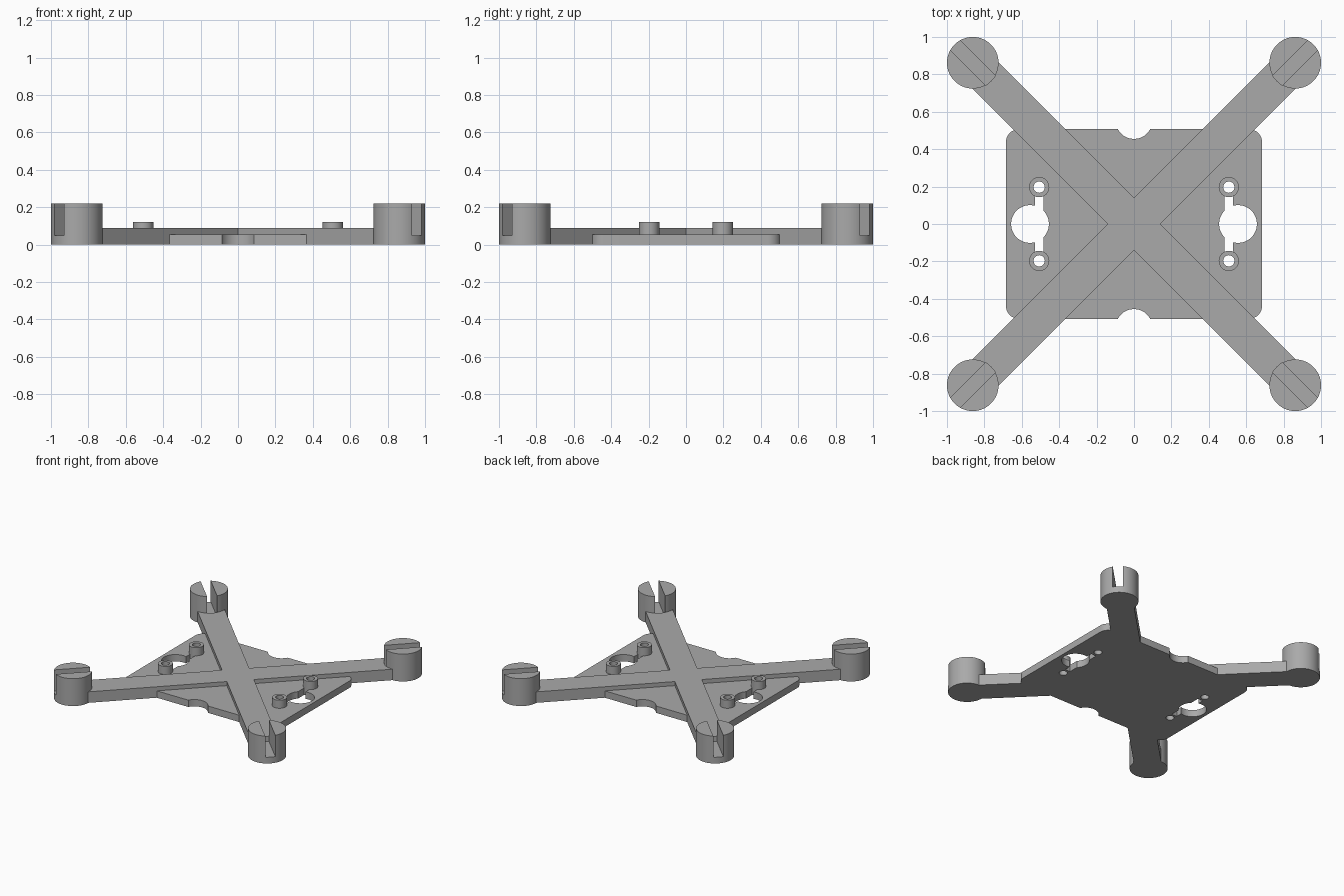
import bpy, math
from mathutils import Matrix, Vector

if "Cube" in bpy.data.objects:
    bpy.data.objects.remove(bpy.data.objects["Cube"], do_unlink=True)

PLATE_T, ARM_T, POST_H, PIN_TOP = 0.055, 0.088, 0.22, 0.12
POST_C, POST_R, ARM_W = 0.862, 0.138, 0.1
CORNERS = [(sx, sy) for sx in (-1, 1) for sy in (-1, 1)]

grey = bpy.data.materials.new("plain grey")
grey.use_nodes = True
grey.diffuse_color = (0.4, 0.4, 0.4, 1)
grey.node_tree.nodes["Principled BSDF"].inputs["Base Color"].default_value = (0.4, 0.4, 0.4, 1)


def prism(name, outline, z0, z1):
    """Extrude a counter-clockwise outline from z0 to z1."""
    n = len(outline)
    verts = [(x, y, z) for z in (z0, z1) for x, y in outline]
    faces = [list(range(n))[::-1], list(range(n, 2 * n))]
    faces += [(i, (i + 1) % n, n + (i + 1) % n, n + i) for i in range(n)]
    mesh = bpy.data.meshes.new(name)
    mesh.from_pydata(verts, [], faces)
    mesh.materials.append(grey)
    obj = bpy.data.objects.new(name, mesh)
    bpy.context.collection.objects.link(obj)
    return obj


def arc(cx, cy, r, a0, a1, n):
    angles = [math.radians(a0 + (a1 - a0) * i / n) for i in range(n + 1)]
    return [(cx + r * math.cos(a), cy + r * math.sin(a)) for a in angles]


def cylinder(name, x, y, r, z0, z1, n=64):
    return prism(name, arc(x, y, r, 0, 360, n)[:-1], z0, z1)


def box(name, x, y, hx, hy, z0, z1, angle=0):
    rot = Matrix.Rotation(math.radians(angle), 2)
    pts = [rot @ Vector(p) for p in ((-hx, -hy), (hx, -hy), (hx, hy), (-hx, hy))]
    return prism(name, [(x + p.x, y + p.y) for p in pts], z0, z1)


def combine(target, other, operation="DIFFERENCE"):
    """Apply a boolean and discard the helper."""
    other.hide_render = True
    mod = target.modifiers.new("cut", "BOOLEAN")
    mod.operation, mod.solver, mod.object = operation, "EXACT", other
    bpy.context.view_layer.objects.active = target
    bpy.ops.object.modifier_apply(modifier=mod.name)
    bpy.data.objects.remove(other, do_unlink=True)


# Base plate with rounded corners
px, py, pr = 0.685, 0.507, 0.07
outline = []
for i, (sx, sy) in enumerate([(1, 1), (-1, 1), (-1, -1), (1, -1)]):
    outline += arc(sx * (px - pr), sy * (py - pr), pr, 90 * i, 90 * i + 90, 10)
frame = prism("frame", outline, 0, PLATE_T)

# Round notches front and back
for s in (-1, 1):
    combine(frame, cylinder("notch_cutter", 0, s * 0.553, 0.098, -0.1, 0.2))

# Side openings: round hole, narrow slot and pin holes
for s in (-1, 1):
    combine(frame, cylinder("hole_cutter", s * 0.556, 0, 0.101, -0.1, 0.2))
    combine(frame, box("slot_cutter", s * 0.507, 0, 0.023, 0.147, -0.1, 0.2))
    for t in (-1, 1):
        combine(frame, cylinder("pin_hole_cutter", s * 0.507, t * 0.197, 0.03, -0.1, 0.2, 32))

# Crossed arms
reach = POST_C * math.sqrt(2)
arms = box("arms", 0, 0, reach, ARM_W, 0, ARM_T, 45)
combine(arms, box("second_arm", 0, 0, reach, ARM_W, 0, ARM_T, -45), "UNION")
combine(frame, arms, "UNION")

# Slotted end posts, with the arms trimmed to meet them
parts = [frame]
for sx, sy in CORNERS:
    x, y = sx * POST_C, sy * POST_C
    combine(frame, cylinder("arm_trimmer", x, y, POST_R, -0.1, 0.3))
    side = ("left" if sx > 0 else "right") + ("_back" if sy > 0 else "_front")
    post = cylinder("end_post_" + side, x, y, POST_R, 0, POST_H)
    combine(post, box("post_slot_cutter", x, y, 0.3, 0.037, 0.05, 0.4, 45 * sx * sy))
    parts.append(post)

    # Hollow standoffs beside the side openings
    x, y = sx * 0.507, sy * 0.197
    pin = cylinder("standoff_" + side, x, y, 0.054, PLATE_T, PIN_TOP, 32)
    combine(pin, cylinder("bore_cutter", x, y, 0.03, -0.1, 0.3, 32))
    parts.append(pin)

# Smooth the round walls, keep the edges sharp
bpy.ops.object.select_all(action="DESELECT")
for obj in parts:
    obj.select_set(True)
bpy.context.view_layer.objects.active = frame
bpy.ops.object.shade_smooth_by_angle(angle=math.radians(30))
